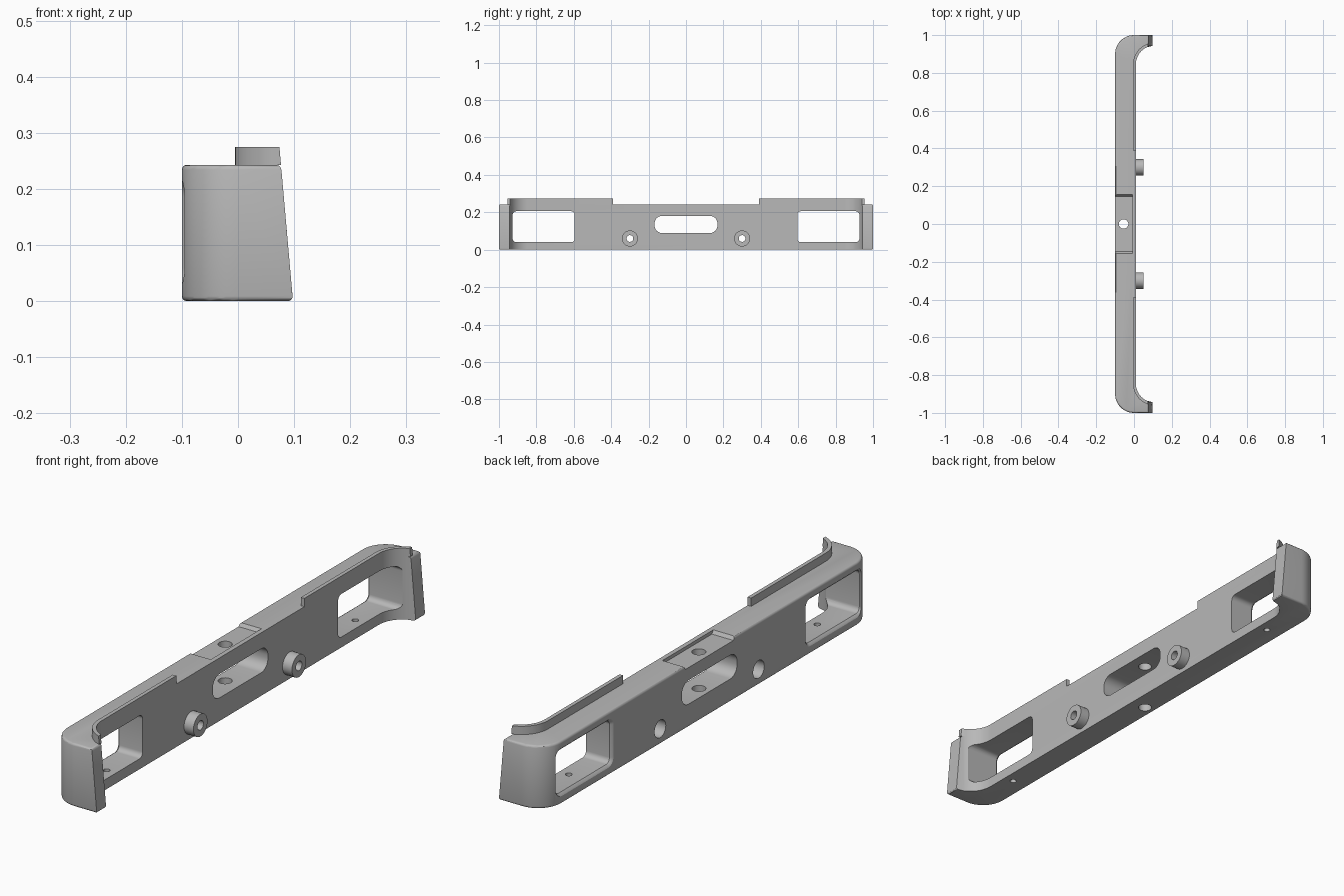
import bpy, bmesh
from math import cos, sin, pi, radians

if "Cube" in bpy.data.objects:
    bpy.data.objects.remove(bpy.data.objects["Cube"])

grey = bpy.data.materials.new("plain_grey")
grey.use_nodes = True
COLOUR = (0.48, 0.48, 0.48, 1)
grey.diffuse_color = COLOUR
grey.node_tree.nodes["Principled BSDF"].inputs["Base Color"].default_value = COLOUR

TOP, LIP_TOP = 0.243, 0.275
TIP_X, TIP_SLOPE = 0.098, 0.088


def arc(cx, cy, r, a, b, n):
    return [(cx + r * cos(radians(a + (b - a) * i / n)),
             cy + r * sin(radians(a + (b - a) * i / n))) for i in range(n + 1)]


def rounded_rect(hw, hh, r, n=6):
    pts = []
    for k, (sx, sy) in enumerate([(1, 1), (-1, 1), (-1, -1), (1, -1)]):
        pts += arc(sx * (hw - r), sy * (hh - r), r, 90 * k, 90 * k + 90, n)
    return pts


def loft(name, rings, bevel=None):
    """Closed solid through rings of equal length; optional bevel rule on edges."""
    bm = bmesh.new()
    vs = [[bm.verts.new(p) for p in ring] for ring in rings]
    n = len(vs[0])
    bm.faces.new(vs[0][::-1])
    bm.faces.new(vs[-1])
    for a, b in zip(vs, vs[1:]):
        for i in range(n):
            j = (i + 1) % n
            bm.faces.new((a[i], a[j], b[j], b[i]))
    bmesh.ops.recalc_face_normals(bm, faces=bm.faces)
    if bevel:
        edges = [e for e in bm.edges if bevel(e)]
        bmesh.ops.bevel(bm, geom=edges, offset=0.01, segments=3, profile=0.5,
                        affect='EDGES', clamp_overlap=True)
    me = bpy.data.meshes.new(name)
    bm.to_mesh(me)
    bm.free()
    me.materials.append(grey)
    ob = bpy.data.objects.new(name, me)
    bpy.context.collection.objects.link(ob)
    return ob


def cut(target, cutter):
    bpy.context.view_layer.objects.active = target
    mod = target.modifiers.new("cut", 'BOOLEAN')
    mod.operation, mod.solver, mod.object = 'DIFFERENCE', 'EXACT', cutter
    bpy.ops.object.modifier_apply(modifier=mod.name)
    bpy.data.objects.remove(cutter)


def smooth(ob):
    bpy.ops.object.select_all(action='DESELECT')
    ob.select_set(True)
    bpy.context.view_layer.objects.active = ob
    bpy.ops.object.shade_smooth_by_angle(angle=radians(30))


def slanted(outline, z, tips):
    """Place an outline at height z, leaning its tip points back."""
    return [(TIP_X - TIP_SLOPE * z if i in tips else x, y, z)
            for i, (x, y) in enumerate(outline)]


def x_rod(name, y, z, r, x0, x1, n=32):
    ring = arc(y, z, r, 0, 360 - 360 / n, n - 1)
    return loft(name, [[(x, *p) for p in ring] for x in (x0, x1)])


def z_rod(name, x, y, r, z0, z1, n=32):
    ring = arc(x, y, r, 0, 360 - 360 / n, n - 1)
    return loft(name, [[(*p, z) for p in ring] for z in (z0, z1)])


def x_slot(name, y, z, hw, hh, r, stations):
    return loft(name, [[(x, y + p[0], z + p[1])
                        for p in rounded_rect(hw + g, hh + g, r + g)] for x, g in stations])


# Bumper body: curved plan outline with wrapped ends
outer = [(TIP_X, -1)] + arc(0, -0.9, 0.1, 270, 180, 14)
outer += [(x, -y) for x, y in outer[::-1]]
inner = [(TIP_X, -0.943)] + arc(0.11, -0.845, 0.1, 245, 180, 12)
inner = [(x, -y) for x, y in inner] + inner[::-1]
outline = outer + inner
n_out, n_all = len(outer), len(outline)
tips = {0, n_out - 1, n_out, n_all - 1}


def outer_rim(e):
    a, b = e.verts
    flat = abs(a.co.z - b.co.z) < 1e-5
    inside = [abs(v.co.y) < 0.944 and v.co.x > -0.09 for v in (a, b)]
    return flat and not all(inside)


body = loft("bumper_body", [slanted(outline, z, tips) for z in (0, TOP)], outer_rim)

# Windows near each end, with softened outer edges
for s in (-1, 1):
    cut(body, x_slot("window_cutter", s * 0.761, 0.123, 0.166, 0.083, 0.02,
                     [(-0.12, 0.012), (-0.1, 0.01), (-0.097, 0.005), (-0.09, 0), (0.2, 0)]))
    # Drain hole in the window floor
    cut(body, z_rod("drain_cutter", -0.03, s * 0.757, 0.012, -0.05, 0.1, 20))

# Central slot
cut(body, x_slot("slot_cutter", 0, 0.135, 0.168, 0.046, 0.04, [(-0.2, 0), (0.2, 0)]))

# Shallow recess on top with sloping ends
recess = [(-0.16, 0.25), (-0.146, 0.23), (0.146, 0.23), (0.16, 0.25)]
cut(body, loft("recess_cutter", [[(x, *p) for p in recess] for x in (-0.2, -0.008)]))

# Vertical hole through roof and floor of the slot
cut(body, z_rod("pin_hole_cutter", -0.055, 0, 0.025, -0.1, 0.4))

# Mounting bosses with counterbored bolt holes
for s, side in ((-1, "right"), (1, "left")):
    y = s * 0.3
    cut(body, x_rod("counterbore_cutter", y, 0.06, 0.034, -0.2, -0.01))
    cut(body, x_rod("bolt_cutter", y, 0.06, 0.018, -0.2, 0.2))
    boss = x_rod("mounting_boss_" + side, y, 0.06, 0.043, 0.01, 0.05)
    cut(boss, x_rod("bolt_cutter", y, 0.06, 0.018, -0.1, 0.2))
    smooth(boss)
smooth(body)

# Raised lips along the inner top edge, following the end curves
for s, side in ((-1, "right"), (1, "left")):
    front = [(0.01, -0.39)] + arc(0.11, -0.845, 0.1, 180, 245, 12) + [(0.08, -0.941)]
    back = [(-0.005, -0.39)] + arc(0.11, -0.845, 0.115, 180, 245, 12) + [(0.08, -0.955)]
    strip = [(x, -s * y) for x, y in front + back[::-1]]
    ends = {len(front) - 1, len(front)}
    smooth(loft("top_lip_" + side, [slanted(strip, z, ends) for z in (TOP, LIP_TOP)]))
